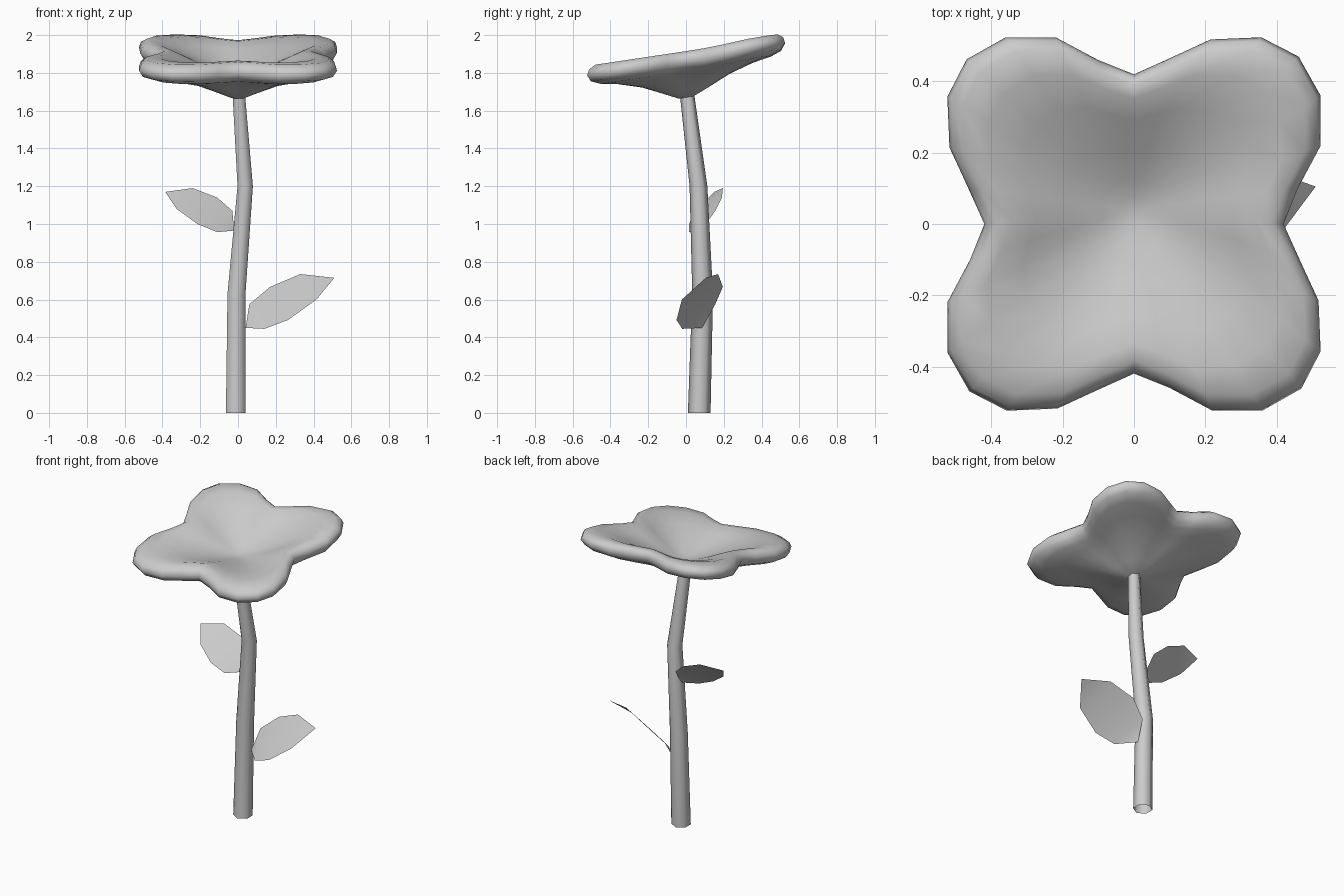
import bpy, bmesh
from math import hypot

if "Cube" in bpy.data.objects:
    bpy.data.objects.remove(bpy.data.objects["Cube"])


def make(name, verts, faces):
    me = bpy.data.meshes.new(name)
    me.from_pydata(verts, [], faces)
    bm = bmesh.new()
    bm.from_mesh(me)
    bmesh.ops.recalc_face_normals(bm, faces=bm.faces)
    bm.to_mesh(me)
    bm.free()
    for p in me.polygons:
        p.use_smooth = True
    ob = bpy.data.objects.new(name, me)
    bpy.context.collection.objects.link(ob)
    return ob


def bridge(rings, n):
    return [(r * n + i, r * n + (i + 1) % n, (r + 1) * n + (i + 1) % n, (r + 1) * n + i)
            for r in range(rings - 1) for i in range(n)]


# Blossom: four-lobed outline, one quarter rotated around
quarter = [(0.42, 0), (0.46, 0.10), (0.524, 0.22), (0.524, 0.36),
           (0.462, 0.47), (0.357, 0.524), (0.215, 0.518), (0.10, 0.465)]
outline = []
for k in range(4):
    for x, y in quarter:
        for _ in range(k):
            x, y = -y, x
        outline.append((x, y))
n = len(outline)

# (outline scale, height relative to the tilted rim plane): underside, lip, shallow bowl
under = [(0.08, -0.245), (0.25, -0.208), (0.47, -0.158), (0.70, -0.122), (0.86, -0.107),
         (0.96, -0.085), (1.0, -0.05)]
bowl = [(0.98, -0.02), (0.92, 0.0), (0.80, 0.0), (0.62, -0.032),
        (0.38, -0.083), (0.18, -0.122), (0.08, -0.136)]
verts = []
for rings, shift in ((under, 0), (bowl, 0.04)):
    for s, h in rings:
        for x, y in outline:
            # inner rings grow rounder towards the centre
            t = min(1, s * 1.1)
            k = s * (t + (1 - t) * 0.5 / hypot(x, y))
            px, py = x * k, y * k + shift * (1 - s)
            lobe = 0.03 * (hypot(x, y) - 0.42) / 0.18 if py > 0 else 0
            verts.append((px, py, 1.915 + 0.149 * py + h + lobe * 0.5 * s * min(1, py * 3)))
total = len(under) + len(bowl)
faces = bridge(total, n)
last = (total - 1) * n
verts += [(0, 0, 1.667), (0, 0.04, 1.78)]
for i in range(n):
    j = (i + 1) % n
    faces += [(len(verts) - 2, j, i), (len(verts) - 1, last + i, last + j)]
make("blossom", verts, faces)

# Stem: bent, tapering six-sided tube, open at the foot
path = [(-0.012, 0.070, 0.0, 0.060), (-0.008, 0.088, 0.63, 0.055),
        (0.038, 0.066, 1.20, 0.047), (0.004, 0.005, 1.69, 0.038)]
hexagon = [(0, 1), (-0.866, 0.5), (-0.866, -0.5), (0, -1), (0.866, -0.5), (0.866, 0.5)]
verts = [(cx + r * a, cy + r * b, z) for cx, cy, z, r in path for a, b in hexagon]
make("stem", verts, bridge(len(path), 6))

# Leaves: thin eight-sided blades
lower = [(0.51, 0.105, 0.715), (0.33, 0.17, 0.735), (0.17, 0.195, 0.667), (0.06, 0.155, 0.575),
         (0.04, 0.085, 0.45), (0.14, -0.02, 0.445), (0.265, -0.05, 0.492), (0.415, -0.022, 0.60)]
upper = [(-0.385, 0.15, 1.17), (-0.24, 0.195, 1.19), (-0.11, 0.19, 1.14), (-0.03, 0.155, 1.07),
         (-0.02, 0.08, 0.965), (-0.11, 0.015, 0.957), (-0.215, 0.015, 1.0), (-0.325, 0.06, 1.08)]
for name, pts in (("lower_leaf", lower), ("upper_leaf", upper)):
    make(name, pts, [(0, 1, 7), (1, 2, 6, 7), (2, 3, 5, 6), (3, 4, 5)])
